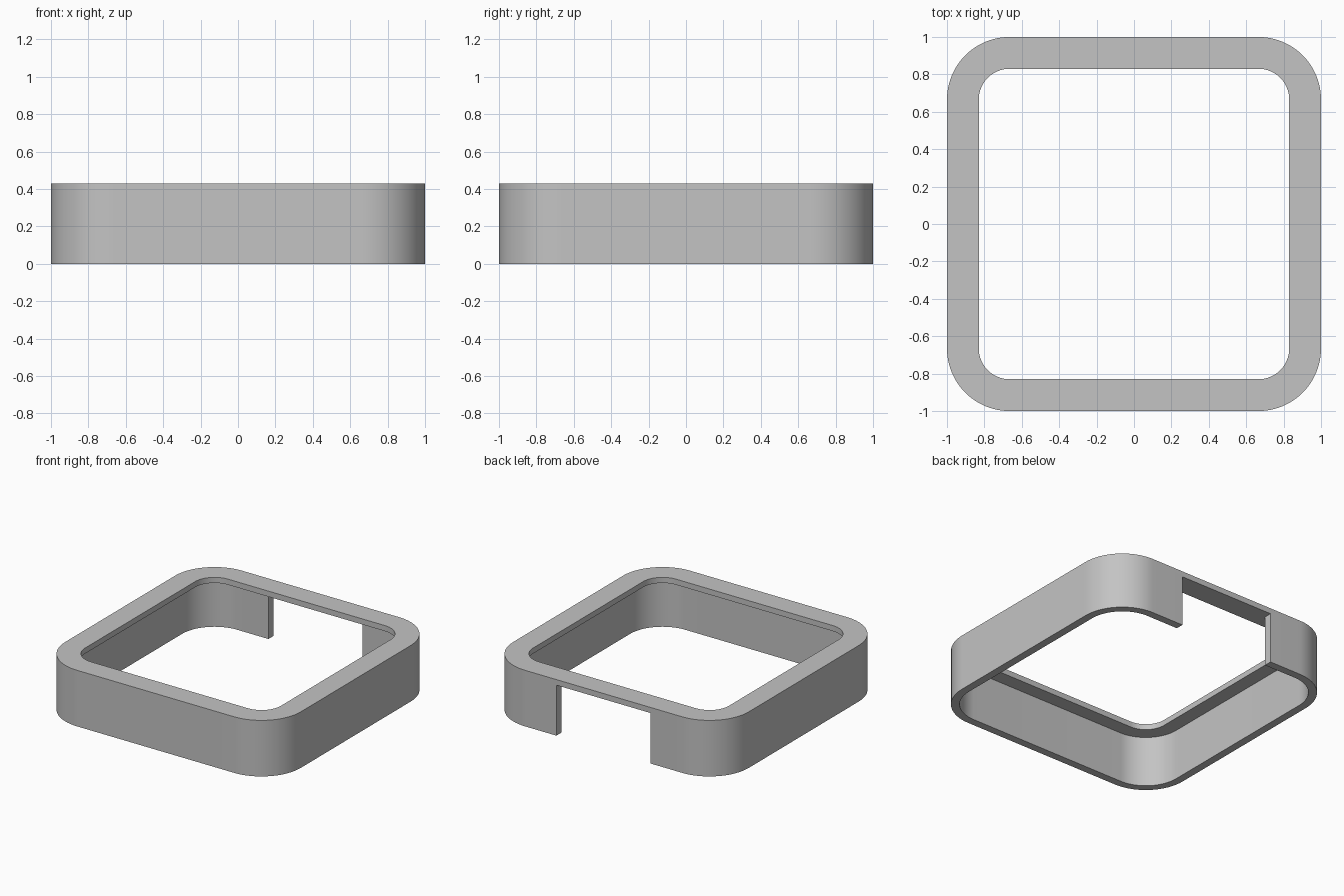
import bpy, bmesh, math

if "Cube" in bpy.data.objects:
    bpy.data.objects.remove(bpy.data.objects["Cube"], do_unlink=True)

HEIGHT = 0.43
LIP_UNDERSIDE = 0.387
WALL = 0.06
LIP_WIDTH = 0.17
CORNER = 0.335      # outer corner radius
ARC_STEPS = 24
NOTCH = 0.40        # half width of the rear opening

grey = bpy.data.materials.new("plain_grey")
grey.use_nodes = True
colour = (0.55, 0.55, 0.55, 1)
grey.diffuse_color = colour
grey.node_tree.nodes["Principled BSDF"].inputs["Base Color"].default_value = colour


def rounded_square(inset):
    """Counter-clockwise outline, all insets sharing the corner centres."""
    centre, radius = 1 - CORNER, CORNER - inset
    points = []
    for quadrant, (sx, sy) in enumerate([(1, 1), (-1, 1), (-1, -1), (1, -1)]):
        for i in range(ARC_STEPS + 1):
            a = (quadrant + i / ARC_STEPS) * math.pi / 2
            points.append((sx * centre + radius * math.cos(a),
                           sy * centre + radius * math.sin(a)))
    return points


# Cross-section (inset, height): outer wall, top lip, inner wall
section = [(0, 0), (0, HEIGHT), (LIP_WIDTH, HEIGHT),
           (LIP_WIDTH, LIP_UNDERSIDE), (WALL, LIP_UNDERSIDE), (WALL, 0)]

bm = bmesh.new()
rings = [[bm.verts.new((x, y, z)) for x, y in rounded_square(inset)]
         for inset, z in section]
for k, ring in enumerate(rings):
    above = rings[(k + 1) % len(rings)]
    for i in range(len(ring)):
        j = (i + 1) % len(ring)
        bm.faces.new((ring[i], ring[j], above[j], above[i]))
bmesh.ops.recalc_face_normals(bm, faces=bm.faces)
mesh = bpy.data.meshes.new("frame")
bm.to_mesh(mesh)
bm.free()
frame = bpy.data.objects.new("frame", mesh)
bpy.context.collection.objects.link(frame)
mesh.materials.append(grey)

# Rear opening, cut through the back wall up to the lip
bpy.ops.mesh.primitive_cube_add(size=1, location=(0, 1, LIP_UNDERSIDE / 2 - 0.1))
cutter = bpy.context.object
cutter.name = "rear_opening_cutter"
cutter.scale = (2 * NOTCH, 0.3, LIP_UNDERSIDE + 0.2)
cutter.data.materials.append(grey)
cut = frame.modifiers.new("rear_opening", "BOOLEAN")
cut.operation = "DIFFERENCE"
cut.solver = "EXACT"
cut.object = cutter

bpy.ops.object.select_all(action="DESELECT")
frame.select_set(True)
bpy.context.view_layer.objects.active = frame
bpy.ops.object.modifier_apply(modifier=cut.name)
bpy.data.objects.remove(cutter, do_unlink=True)
bpy.ops.object.shade_smooth_by_angle(angle=math.radians(30))
